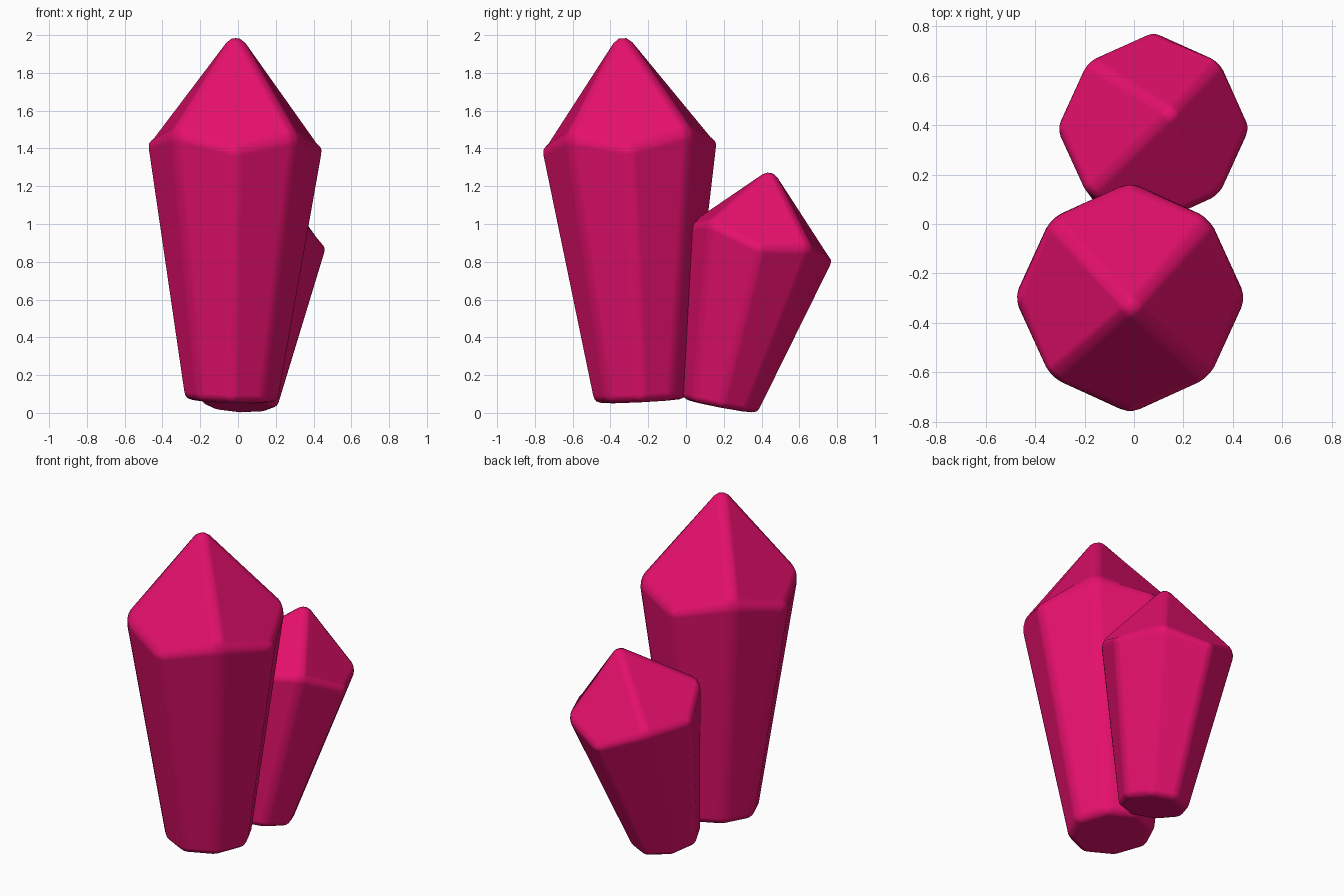
import bpy, bmesh
from math import cos, sin, pi

if "Cube" in bpy.data.objects:
    bpy.data.objects.remove(bpy.data.objects["Cube"])

mat = bpy.data.materials.new("magenta_crystal")
mat.diffuse_color = (0.78, 0.005, 0.15, 1)
mat.use_nodes = True
mat.node_tree.nodes["Principled BSDF"].inputs["Base Color"].default_value = mat.diffuse_color


def ring(bm, centre, radius, slope, lift=0.0):
    """Tilted octagon; every second corner is raised and pulled in a little."""
    verts = []
    for k in range(8):
        odd = k % 2
        r = radius * (0.97 if odd else 1.0)
        dx, dy = r * cos(k * pi / 4), r * sin(k * pi / 4)
        z = centre[2] + slope[0] * dx + slope[1] * dy + lift * odd
        verts.append(bm.verts.new((centre[0] + dx, centre[1] + dy, z)))
    return verts


def crystal(name, base, shoulder, apex, bevel):
    bm = bmesh.new()
    low = ring(bm, *base)
    high = ring(bm, *shoulder)
    tip = bm.verts.new(apex)
    bm.faces.new(low[::-1])
    # eight tapering sides
    for k in range(8):
        j = (k + 1) % 8
        bm.faces.new((low[k], low[j], high[j], high[k]))
    # four-sided point
    for k in range(0, 8, 2):
        bm.faces.new((tip, high[k - 1], high[k], high[k + 1]))
    bmesh.ops.recalc_face_normals(bm, faces=bm.faces)
    for f in bm.faces:
        f.smooth = True
    mesh = bpy.data.meshes.new(name)
    bm.to_mesh(mesh)
    bm.free()
    mesh.materials.append(mat)
    obj = bpy.data.objects.new(name, mesh)
    bpy.context.collection.objects.link(obj)
    # worn, rounded edges
    mod = obj.modifiers.new("rounded_edges", "BEVEL")
    mod.width = bevel
    mod.segments = 3
    mod.limit_method = 'ANGLE'
    mod.angle_limit = 0.2
    mod.harden_normals = True
    return obj


# tall crystal at the front
crystal("large_crystal",
        ((-0.035, -0.24, 0.062), 0.255, (-0.03, 0.05)),
        ((-0.015, -0.30, 1.42), 0.475, (-0.03, 0.045), 0.07),
        (-0.01, -0.34, 2.045), 0.045)

# short crystal leaning backwards
crystal("small_crystal",
        ((0.01, 0.18, 0.035), 0.205, (-0.04, -0.19)),
        ((0.08, 0.392, 0.905), 0.395, (-0.07, -0.25), 0.055),
        (0.155, 0.455, 1.305), 0.035)
